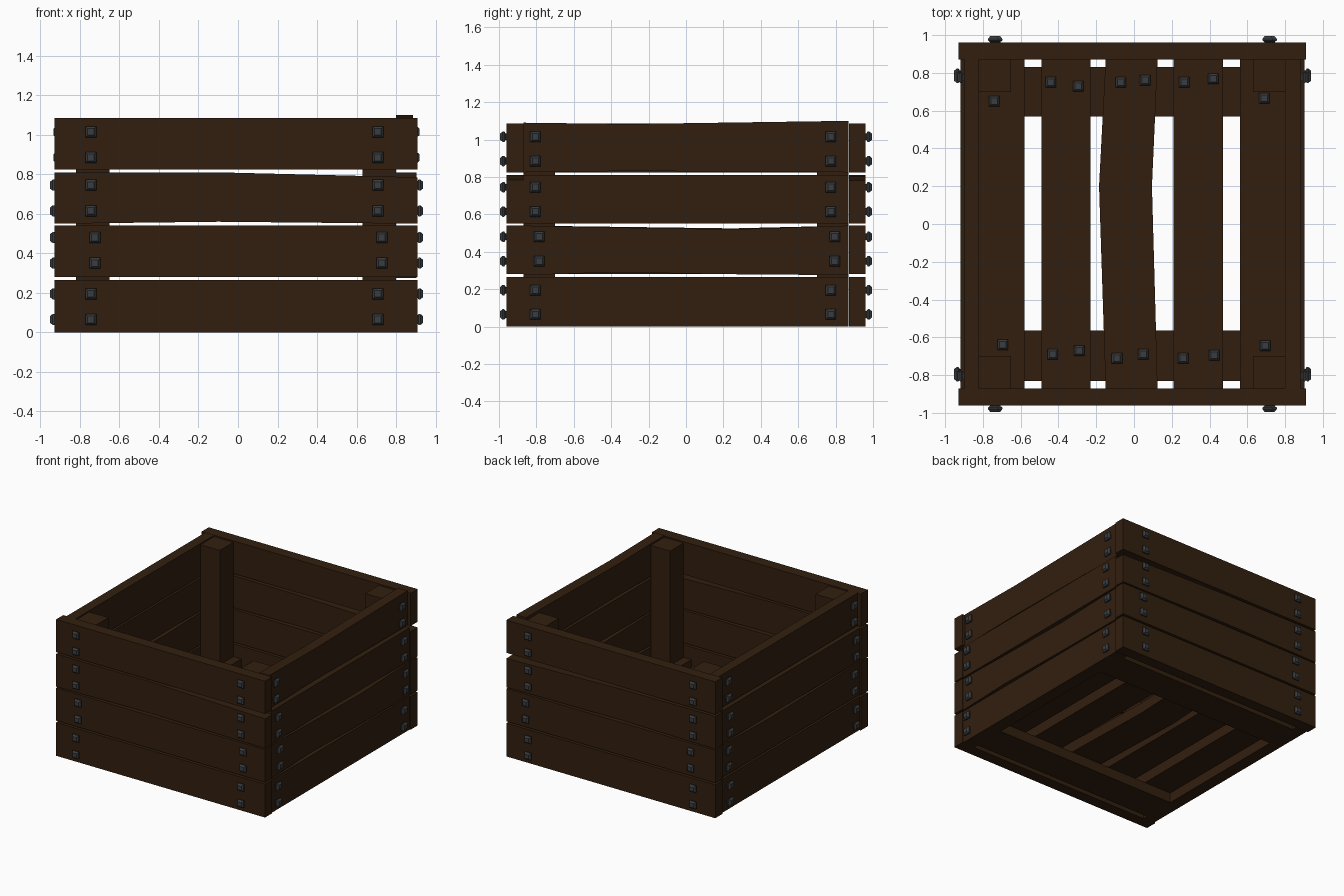
import bpy, bmesh
from mathutils import Vector, Matrix

if "Cube" in bpy.data.objects:
    bpy.data.objects.remove(bpy.data.objects["Cube"])


def material(name, rgb):
    m = bpy.data.materials.new(name)
    m.diffuse_color = (*rgb, 1)
    m.use_nodes = True
    m.node_tree.nodes["Principled BSDF"].inputs["Base Color"].default_value = m.diffuse_color
    return m


WOOD = material("dark_wood", (0.032, 0.0137, 0.0048))
IRON = material("dark_iron", (0.042, 0.046, 0.05))

# Maps (along, across, depth) to x, y, z for each plank direction
AXES = {
    "wall_x": lambda t, w, d: (t, d, w),
    "wall_y": lambda t, w, d: (d, t, w),
    "floor_y": lambda t, w, d: (w, t, d),
    "floor_x": lambda t, w, d: (t, w, d),
    "post": lambda t, w, d: (w, d, t),
}


def loft(bm, rings):
    rows = [[bm.verts.new(p) for p in ring] for ring in rings]
    for a, b in zip(rows, rows[1:]):
        for i in range(4):
            j = (i + 1) % 4
            bm.faces.new((a[i], a[j], b[j], b[i]))
    bm.faces.new(rows[0])
    bm.faces.new(rows[-1])


def finish(bm, name, mat):
    bmesh.ops.recalc_face_normals(bm, faces=bm.faces)
    me = bpy.data.meshes.new(name)
    bm.to_mesh(me)
    bm.free()
    me.materials.append(mat)
    ob = bpy.data.objects.new(name, me)
    bpy.context.collection.objects.link(ob)


def plank(name, axis, stations, d0, d1):
    """stations: (position along, low edge, high edge)"""
    f = AXES[axis]
    bm = bmesh.new()
    loft(bm, [[f(t, a, d0), f(t, b, d0), f(t, b, d1), f(t, a, d1)]
              for t, a, b in stations])
    finish(bm, name, WOOD)


def nails(name, points, normal):
    """Faceted square heads standing on a surface."""
    bm = bmesh.new()
    turn = Vector(normal).to_track_quat("Z", "Y").to_matrix()
    for p in points:
        rings = []
        for r, h in ((0.018, -0.01), (0.018, 0.004), (0.028, 0.012),
                     (0.028, 0.02), (0.017, 0.034)):
            rings.append([Vector(p) + turn @ Vector((sx * r, sy * r, h))
                          for sx, sy in ((-1, -1), (1, -1), (1, 1), (-1, 1))])
        loft(bm, rings)
    finish(bm, name, IRON)


X0, X1 = -0.93, 0.91
Y0, Y1 = -0.87, 0.87
ROWS = [(0, 0.265), (0.28, 0.54), (0.55, 0.81), (0.825, 1.085)]

# Warped boards: replacement stations by wall and row
WARPED = {
    ("front", 2): [(X0, 0.55, 0.81), (-0.1, 0.56, 0.81), (X1, 0.55, 0.785)],
    ("back", 2): [(X0, 0.55, 0.81), (-0.1, 0.56, 0.805), (X1, 0.55, 0.78)],
    ("right", 1): [(Y0, 0.275, 0.54), (-0.4, 0.29, 0.53),
                   (0.25, 0.28, 0.52), (Y1, 0.275, 0.54)],
    ("left", 1): [(Y0, 0.28, 0.54), (0.25, 0.28, 0.525), (Y1, 0.28, 0.54)],
    ("right", 3): [(Y0, 0.825, 1.09), (-0.3, 0.832, 1.083), (Y1, 0.825, 1.1)],
}

# Four walls of four boards
for r, (lo, hi) in enumerate(ROWS):
    long_x = [(X0, lo, hi), (X1, lo, hi)]
    long_y = [(Y0, lo, hi), (Y1, lo, hi)]
    out = 0.885 if r == 3 else 0.903
    for wall, axis, st, d0, d1 in (
            ("front", "wall_x", long_x, -0.96, -0.87),
            ("back", "wall_x", long_x, 0.872, 0.96),
            ("left", "wall_y", long_y, -out - 0.015, -0.82),
            ("right", "wall_y", long_y, 0.80, out)):
        plank(f"{wall}_board_{r + 1}", axis, WARPED.get((wall, r), st), d0, d1)

# Corner posts
for side, a, b in (("left", -0.82, -0.65), ("right", 0.63, 0.80)):
    for end, c, d in (("front", -0.87, -0.70), ("back", 0.70, 0.87)):
        plank(f"{end}_{side}_post", "post", [(0.16, a, b), (1.075, a, b)], c, d)

# Cross beams below the floor
for end, a, b in (("front", -0.83, -0.565), ("back", 0.57, 0.83)):
    plank(f"{end}_floor_beam", "floor_x", [(-0.82, a, b), (0.80, a, b)], 0.0, 0.08)

# Floor slats, the middle one bowed
for i, (a, b) in enumerate([(-0.82, -0.58), (-0.49, -0.23), (-0.15, 0.125),
                            (0.21, 0.47), (0.56, 0.80)]):
    st = [(Y0, a, b), (Y1, a, b)]
    if i == 2:
        st.insert(1, (0.2, -0.185, 0.095))
    plank(f"floor_slat_{i + 1}", "floor_y", st, 0.08, 0.165)

# Wall nails: two per board end
NAIL_Z = [(0.065, 0.195), (0.35, 0.48), (0.615, 0.745), (0.885, 1.015)]
xs, ys = [], []
for r, pair in enumerate(NAIL_Z):
    shift = 0.02 if r == 1 else 0
    xs += [(x + shift, z) for z in pair for x in (-0.745, 0.708)]
    ys += [(y + shift, z, 0.885 if r == 3 else 0.903)
           for z in pair for y in (-0.805, 0.775)]
nails("front_nails", [(x, -0.96, z) for x, z in xs], (0, -1, 0))
nails("back_nails", [(x, 0.96, z) for x, z in xs], (0, 1, 0))
nails("right_nails", [(o, y, z) for y, z, o in ys], (1, 0, 0))
nails("left_nails", [(-o - 0.015, y, z) for y, z, o in ys], (-1, 0, 0))

# Floor nails
FLOOR = [(-0.74, 0.65), (-0.44, 0.75), (-0.295, 0.73), (-0.07, 0.75),
         (0.06, 0.76), (0.265, 0.75), (0.42, 0.77), (0.69, 0.665),
         (-0.695, -0.64), (-0.43, -0.69), (-0.29, -0.67), (-0.09, -0.71),
         (0.05, -0.69), (0.26, -0.71), (0.425, -0.695), (0.695, -0.645)]
nails("floor_nails", [(x, y, 0.165) for x, y in FLOOR], (0, 0, 1))
